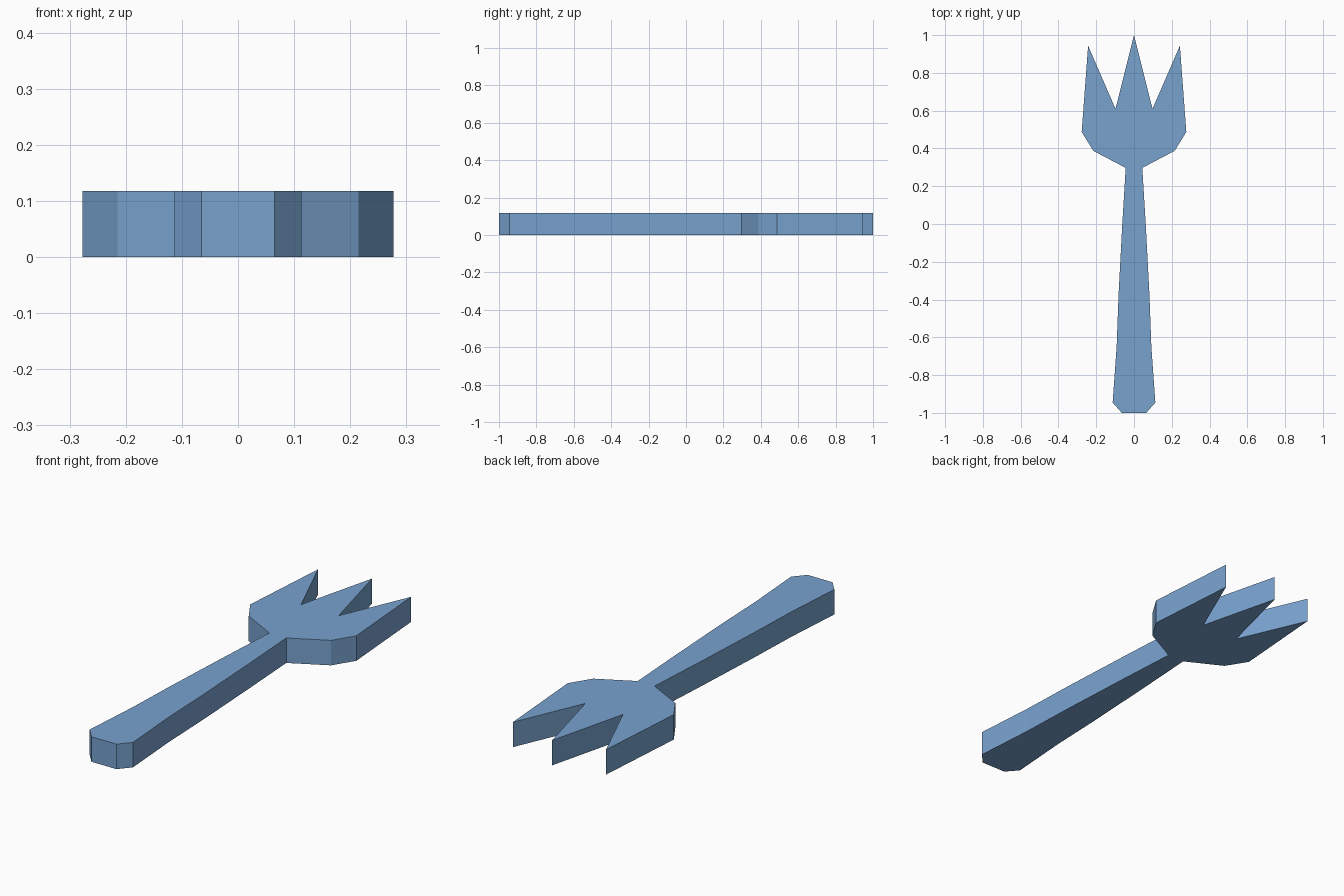
import bpy, bmesh

if "Cube" in bpy.data.objects:
    bpy.data.objects.remove(bpy.data.objects["Cube"])

THICKNESS = 0.118

# Right half of the outline, from handle end to middle tine tip
half = [(0.065, -1.0), (0.113, -0.945), (0.092, -0.65), (0.082, -0.38),
        (0.062, 0.0), (0.044, 0.297), (0.215, 0.387), (0.277, 0.487),
        (0.243, 0.944), (0.098, 0.61)]
outline = half + [(0, 1.0)] + [(-x, y) for x, y in reversed(half)]

# Fork: flat outline extruded upward
bm = bmesh.new()
base = bm.faces.new([bm.verts.new((x, y, 0)) for x, y in outline])
walls = bmesh.ops.extrude_face_region(bm, geom=[base], use_keep_orig=True)
top = [v for v in walls["geom"] if isinstance(v, bmesh.types.BMVert)]
bmesh.ops.translate(bm, verts=top, vec=(0, 0, THICKNESS))
bmesh.ops.recalc_face_normals(bm, faces=bm.faces)
mesh = bpy.data.meshes.new("fork")
bm.to_mesh(mesh)
bm.free()

# Single blue colour
blue = bpy.data.materials.new("soft blue")
blue.diffuse_color = (0.188, 0.362, 0.617, 1)
blue.use_nodes = True
blue.node_tree.nodes["Principled BSDF"].inputs["Base Color"].default_value = blue.diffuse_color
mesh.materials.append(blue)
fork = bpy.data.objects.new("fork", mesh)
bpy.context.collection.objects.link(fork)
